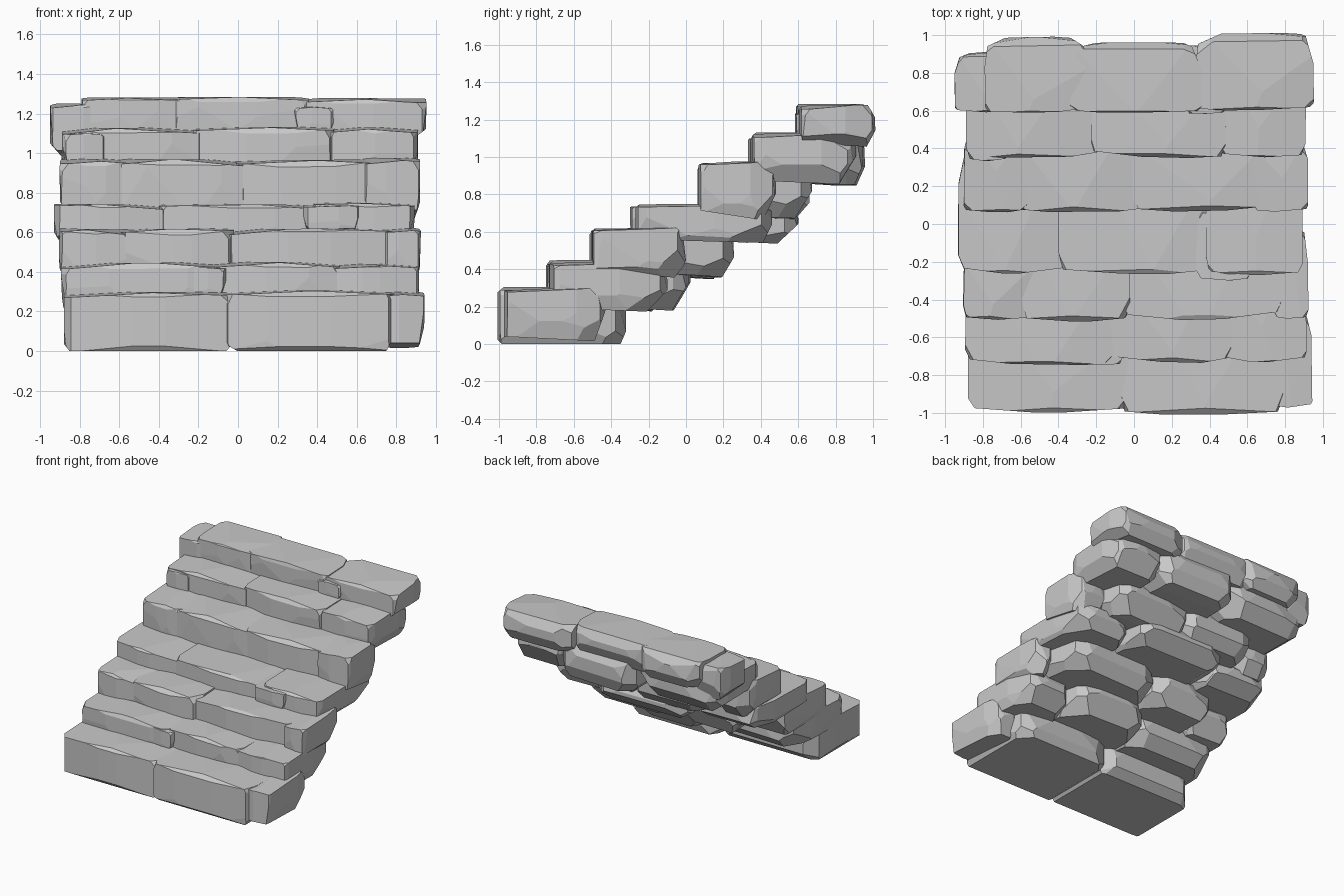
import bpy
import bmesh
import random
from math import radians
from mathutils import Matrix, Vector

random.seed(5)
rnd = random.uniform

if "Cube" in bpy.data.objects:
    bpy.data.objects.remove(bpy.data.objects["Cube"], do_unlink=True)

stone_grey = bpy.data.materials.new("stone_grey")
stone_grey.use_nodes = True
GREY = (0.58, 0.58, 0.58, 1)
stone_grey.diffuse_color = GREY
bsdf = stone_grey.node_tree.nodes["Principled BSDF"]
bsdf.inputs["Base Color"].default_value = GREY
bsdf.inputs["Roughness"].default_value = 0.9

FAR = 1e6  # an intercept this long leaves that axis uncut


def chip(bm, lo, hi, signs, lengths):
    """Slice off one corner or edge; lengths are measured along each axis from the corner."""
    corner = Vector([h if s > 0 else l for l, h, s in zip(lo, hi, signs)])
    normal = Vector([s / d for s, d in zip(signs, lengths)])
    axis = min(range(3), key=lambda i: lengths[i])
    point = corner.copy()
    point[axis] -= signs[axis] * lengths[axis]
    geom = bm.verts[:] + bm.edges[:] + bm.faces[:]
    bmesh.ops.bisect_plane(bm, geom=geom, dist=1e-5, plane_co=point,
                           plane_no=normal.normalized(), clear_outer=True)
    rim = [e for e in bm.edges if e.is_boundary]
    if rim:
        bmesh.ops.holes_fill(bm, edges=rim, sides=0)


def stone(name, lo, hi, grounded=False):
    """A block chiselled to flat facets; its underside slopes down to the back unless grounded."""
    lo, hi = Vector(lo), Vector(hi)
    size = hi - lo
    reach = Vector((.25 + .4 * size.x, size.y, size.z))  # keeps narrow stones well rounded
    bm = bmesh.new()
    bmesh.ops.create_cube(bm, size=1)
    for v in bm.verts:
        v.co = (lo + hi) / 2 + Vector([c * s for c, s in zip(v.co, size)])

    def cut(signs, *ranges):
        lengths = [FAR if r is None else rnd(*r) * s for r, s in zip(ranges, reach)]
        if grounded and signs[2] < 0 and ranges[2]:
            lengths = [d * .6 for d in lengths]
        chip(bm, lo, hi, signs, lengths)

    # Sloping underside
    if not grounded:
        cut((1, -1, -1), None, (.7, 1.1), (.08, .2))
    # Shallow facets over the tread, front, back and ends
    for sx in (-1, 1):
        cut((sx, -1, 1), (.5, 1), (.5, 1.2), (.05, .12))
        cut((sx, -1, -1), (.4, .9), (.02, .06), (.7, 1.4))
        cut((sx, -1, 1), (.25, .6), (.02, .05), None)
        cut((sx, 1, -1), (.04, .14), (.5, .9), (.6, 1))
        cut((sx, -1, -1), (.03, .1), (.5, 1), (.5, 1))
        cut((sx, 1, 1), (.4, .8), (.05, .1), (.8, 1.5))
        # Upright edges
        cut((sx, -1, 1), (.03, .09), (.06, .14), None)
        cut((sx, 1, 1), (.15, .3), (.08, .18), None)
        cut((sx, 1, 1), (.04, .12), (.25, .5), None)
        # Lower end edges
        cut((sx, 1, -1), (.06, .2), None, (.2, .4))
    # Long edges
    cut((1, -1, 1), None, (.02, .05), (.05, .12))
    cut((1, -1, -1), None, (.03, .09), (.08, .2))
    cut((1, 1, -1), None, (.06, .2), (.3, .6))
    cut((1, 1, 1), None, (.05, .12), (.15, .4))
    # Corners
    for sx in (-1, 1):
        cut((sx, -1, 1), (.05, .18), (.08, .2), (.2, .5))
        cut((sx, 1, 1), (.12, .35), (.2, .4), (.3, .7))
        cut((sx, -1, -1), (.07, .2), (.15, .4), (.2, .45))
        cut((sx, 1, -1), (.25, .5), (.25, .5), (.5, .9))

    # Slightly uneven laying
    if not grounded:
        for axis, angle in (("Z", 1.5), ("Y", 1)):
            bmesh.ops.rotate(bm, verts=bm.verts[:], cent=(lo + hi) / 2,
                             matrix=Matrix.Rotation(radians(rnd(-angle, angle)), 3, axis))
    bmesh.ops.remove_doubles(bm, verts=bm.verts[:], dist=0.002)
    bmesh.ops.recalc_face_normals(bm, faces=bm.faces[:])
    mesh = bpy.data.meshes.new(name)
    bm.to_mesh(mesh)
    bm.free()
    mesh.materials.append(stone_grey)
    obj = bpy.data.objects.new(name, mesh)
    bpy.context.collection.objects.link(obj)


# Each step: front, bottom, top, then its stones as (start x, end x, back y)
STEPS = [
    (-1.01, 0, .31, [(-.88, -.02, -.36), (-.07, .79, -.32)]),
    (-.75, .17, .455, [(-.89, -.1, -.1), (-.16, .52, .02), (.47, .91, -.1)]),
    (-.52, .35, .625, [(-.9, -.53, .05), (-.59, -.02, .22), (-.06, .78, .25), (.73, .92, 0)]),
    (-.28, .54, .755, [(-.93, -.37, .44), (-.4, .42, .6), (.38, .89, .46)]),
    (.06, .67, .975, [(-.9, -.56, .52), (-.62, .07, .66), (-.01, .7, .67), (.63, .92, .48)]),
    (.35, .85, 1.135, [(-.89, -.18, .9), (-.22, .49, .95), (.45, .91, .91)]),
    (.59, 1.05, 1.285, [(-.79, -.24, .99), (-.34, .36, .96), (.32, .95, 1.01)]),
]
for n, (front, bottom, top, stones) in enumerate(STEPS, 1):
    for k, (x0, x1, back) in enumerate(stones, 1):
        stone(f"step_{n}_stone_{k}", (x0, front + rnd(0, .02), bottom),
              (x1, back, top - rnd(0, .015)), grounded=n == 1)

# Small wedged stones filling the gaps
WEDGES = [
    ((.7, -.98, .01), (.94, -.43, .3)),
    ((-.31, -.75, .27), (-.06, -.4, .43)),
    ((.33, -.3, .6), (.62, .1, .74)),
    ((-.88, .33, .91), (-.67, .7, 1.11)),
    ((-.95, .59, .98), (-.67, .91, 1.25)),
    ((.28, .58, 1.08), (.48, .8, 1.24)),
]
for k, (lo, hi) in enumerate(WEDGES, 1):
    stone(f"wedge_stone_{k}", lo, hi)
